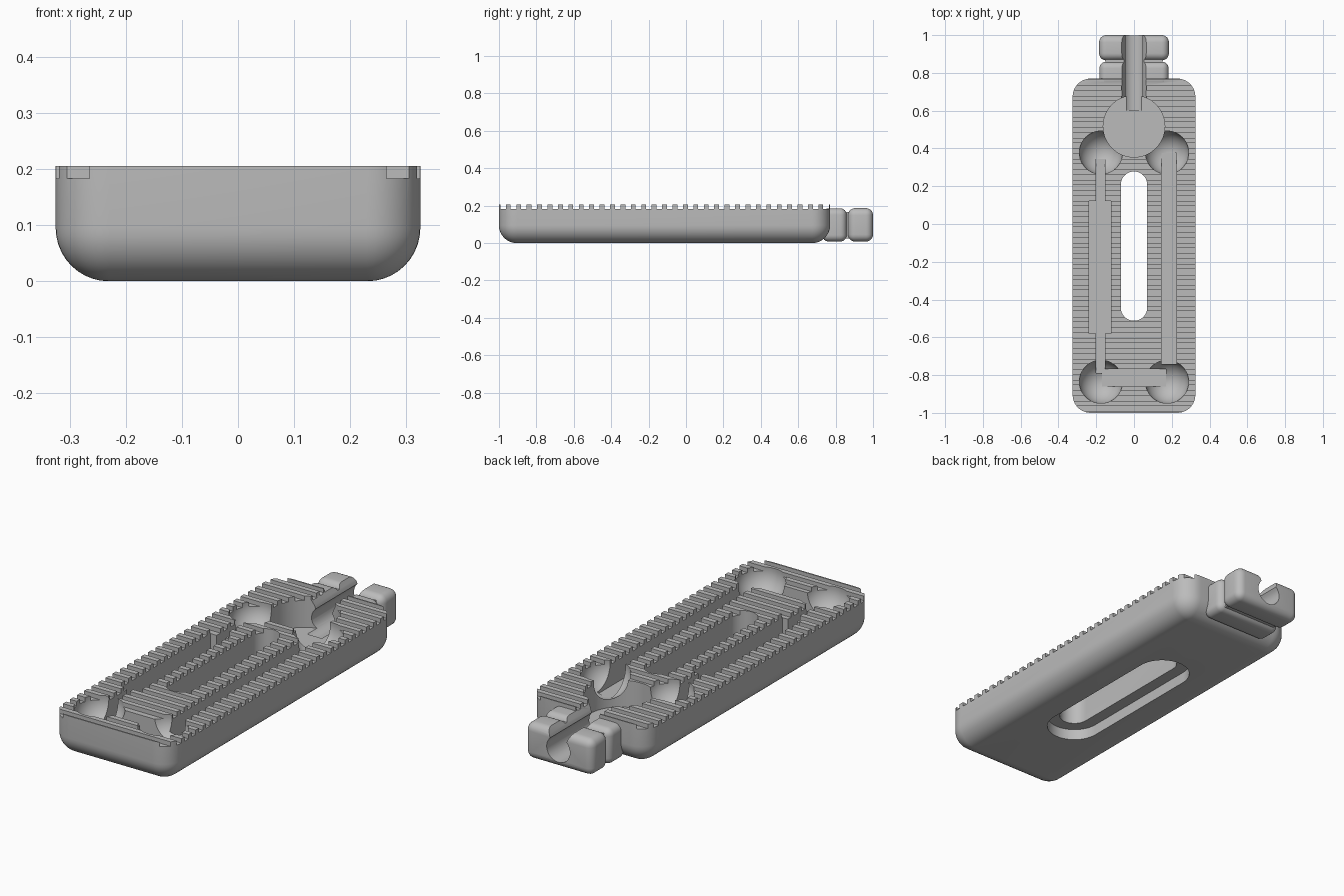
import bpy, bmesh
from math import sin, cos, pi, radians
from mathutils import Matrix

if "Cube" in bpy.data.objects:
    bpy.data.objects.remove(bpy.data.objects["Cube"])

grey = bpy.data.materials.new("plain_grey")
grey.use_nodes = True
grey.diffuse_color = (0.5, 0.5, 0.5, 1)
grey.node_tree.nodes["Principled BSDF"].inputs["Base Color"].default_value = (0.5, 0.5, 0.5, 1)


def finish(name, bm):
    bmesh.ops.recalc_face_normals(bm, faces=bm.faces)
    me = bpy.data.meshes.new(name)
    bm.to_mesh(me)
    bm.free()
    me.materials.append(grey)
    ob = bpy.data.objects.new(name, me)
    bpy.context.collection.objects.link(ob)
    return ob


def outline(x0, x1, y0, y1, r, n=10):
    """Rounded rectangle as a list of points."""
    pts = []
    for i, (cx, cy) in enumerate([(x1 - r, y1 - r), (x0 + r, y1 - r), (x0 + r, y0 + r), (x1 - r, y0 + r)]):
        for k in range(n + 1):
            a = (i + k / n) * pi / 2
            pts.append((cx + r * cos(a), cy + r * sin(a)))
    return pts


def loft(name, rings):
    """Skin a stack of equal rings and cap both ends."""
    bm = bmesh.new()
    loops = [[bm.verts.new(p) for p in ring] for ring in rings]
    for a, b in zip(loops, loops[1:]):
        for i in range(len(a)):
            j = (i + 1) % len(a)
            bm.faces.new((a[i], a[j], b[j], b[i]))
    bm.faces.new(loops[0])
    bm.faces.new(loops[-1])
    bmesh.ops.remove_doubles(bm, verts=bm.verts, dist=0.0002)
    return finish(name, bm)


def slab(name, x0, x1, y0, y1, z0, z1, r):
    """Upright prism with rounded corners."""
    pts = outline(x0, x1, y0, y1, r)
    return loft(name, [[(x, y, z) for x, y in pts] for z in (z0, z1)])


def box(name, x0, x1, y0, y1, z0, z1, bevel=0):
    bm = bmesh.new()
    m = Matrix.Translation(((x0 + x1) / 2, (y0 + y1) / 2, (z0 + z1) / 2))
    bmesh.ops.create_cube(bm, size=1, matrix=m @ Matrix.Diagonal((x1 - x0, y1 - y0, z1 - z0, 1)))
    if bevel:
        bmesh.ops.bevel(bm, geom=bm.edges[:], offset=bevel, segments=6, profile=0.5, affect='EDGES')
    return finish(name, bm)


def ball(name, x, y, z, r):
    bm = bmesh.new()
    bmesh.ops.create_uvsphere(bm, u_segments=48, v_segments=24, radius=r, matrix=Matrix.Translation((x, y, z)))
    return finish(name, bm)


def combine(target, tool, op='DIFFERENCE'):
    """Apply one boolean and discard the tool."""
    mod = target.modifiers.new("cut", 'BOOLEAN')
    mod.operation, mod.solver, mod.object = op, 'EXACT', tool
    dg = bpy.context.evaluated_depsgraph_get()
    dg.update()
    me = bpy.data.meshes.new_from_object(target.evaluated_get(dg))
    target.modifiers.clear()
    target.data = me
    bpy.data.objects.remove(tool)


# Main block: rounded plan with a rolled bottom edge
TOP, R = 0.205, 0.095
rings = []
for k in range(11):
    a = k / 10 * pi / 2
    d = R * (1 - sin(a))
    pts = outline(-0.325 + d, 0.325 - d, -1 + d, 0.77 - d, max(0.0955 - d, 0.0005))
    rings.append([(x, y, R * (1 - cos(a))) for x, y in pts])
rings.append([(x, y, TOP) for x, y, z in rings[-1]])
body = loft("grip_block", rings)

# Ribbed top
for k in range(32):
    y = -0.993 + k * 0.0557
    combine(body, box("rib_gap", -0.5, 0.5, y, y + 0.03, 0.183, 0.3))

# Rear clip: neck and two pillow blocks
combine(body, box("clip_neck", -0.15, 0.15, 0.70, 0.93, 0.025, 0.165), 'UNION')
combine(body, box("inner_clip", -0.183, 0.183, 0.728, 0.859, 0.008, 0.186, 0.035), 'UNION')
combine(body, box("outer_clip", -0.185, 0.185, 0.866, 1.0, 0.008, 0.187, 0.038), 'UNION')

# Long through slot with a wider recess underneath
combine(body, slab("slot", -0.07, 0.07, -0.512, 0.278, -0.1, 0.4, 0.0699))
combine(body, slab("slot_recess", -0.13, 0.13, -0.572, 0.338, -0.1, 0.055, 0.1299))

# Ball pockets in the four corners
for x in (-0.175, 0.175):
    for y in (-0.835, 0.378):
        combine(body, ball("ball_pocket", x, y, 0.19, 0.115))

# Side channels and front cross channel
FLOOR = 0.075
combine(body, box("thin_channel", -0.202, -0.153, -0.79, 0.345, FLOOR, 0.4))
combine(body, box("wide_channel", -0.237, -0.122, -0.58, 0.122, FLOOR - 0.002, 0.4))
combine(body, box("right_channel", 0.145, 0.224, -0.742, 0.375, FLOOR, 0.4))
combine(body, box("cross_channel", -0.17, 0.17, -0.86, -0.768, FLOOR, 0.4))

# Round well
bm = bmesh.new()
bmesh.ops.create_cone(bm, cap_ends=True, segments=64, radius1=0.163, radius2=0.163, depth=0.4,
                      matrix=Matrix.Translation((0, 0.517, 0.25)))
combine(body, finish("round_well", bm))

# Keyhole groove along the clip: round bore, tight lips, flared mouth
arc = [radians(135 + 270 * k / 28) for k in range(29)]
key = [(0.064 * cos(a), 0.1 + 0.064 * sin(a)) for a in arc]
key += [(0.05, 0.16), (0.065, 0.187), (0.075, 0.3)]
key += [(-0.075, 0.3), (-0.065, 0.187), (-0.05, 0.16)]
combine(body, loft("keyhole", [[(x, y, z) for x, z in key] for y in (0.6, 1.2)]))

bpy.ops.object.select_all(action='DESELECT')
body.select_set(True)
bpy.context.view_layer.objects.active = body
bpy.ops.object.shade_smooth_by_angle(angle=radians(30))
